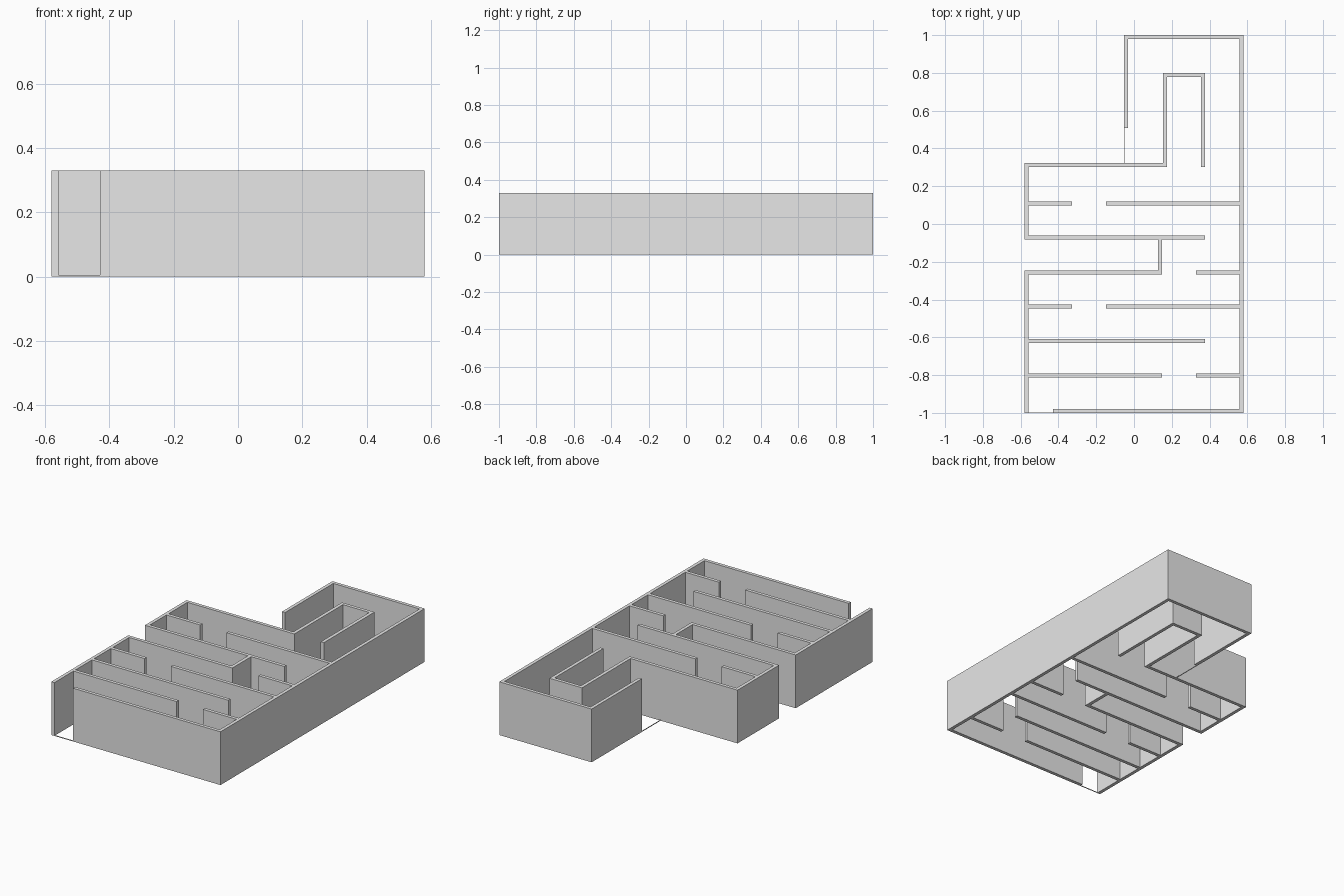
import bpy
import bmesh

# Remove the default cube only
default_cube = bpy.data.objects.get("Cube")
if default_cube:
    bpy.data.objects.remove(default_cube, do_unlink=True)

HEIGHT = 0.33       # wall height
THICK = 0.021       # wall thickness
SILL = 0.005        # thin strips joining the wall ends at the openings

# Outer edges of the plan
LEFT, RIGHT = -0.58, 0.58
FRONT, BACK = -1.0, 1.0
INNER_LEFT, INNER_RIGHT = LEFT + THICK, RIGHT - THICK

# Shared wall ends across the plan
DOOR_A, DOOR_B = -0.328, -0.148
DOOR_C, DOOR_D = 0.148, 0.328
LONG_END = 0.376
EXIT_X = -0.053
LOOP_X = 0.153

# Lower edges of the cross walls, from front to back
ROW_A, ROW_B, ROW_C, ROW_D, ROW_E, ROW_F, ROW_G = (
    -0.812, -0.631, -0.447, -0.267, -0.083, 0.098, 0.303)
EXIT_Y = 0.507
LOOP_TOP = 0.80

# One flat grey for the whole model
grey = bpy.data.materials.new("wall_grey")
grey.use_nodes = True
colour = (0.8, 0.8, 0.8, 1.0)
grey.diffuse_color = colour
grey.node_tree.nodes["Principled BSDF"].inputs["Base Color"].default_value = colour


def block(name, x_start, x_end, y_start, y_end, height=HEIGHT):
    """Upright box standing on the ground."""
    bm = bmesh.new()
    bmesh.ops.create_cube(bm, size=1.0)
    for vert in bm.verts:
        vert.co.x = x_end if vert.co.x > 0 else x_start
        vert.co.y = y_end if vert.co.y > 0 else y_start
        vert.co.z = height if vert.co.z > 0 else 0.0
    mesh = bpy.data.meshes.new(name)
    bm.to_mesh(mesh)
    bm.free()
    mesh.materials.append(grey)
    obj = bpy.data.objects.new(name, mesh)
    bpy.context.collection.objects.link(obj)
    return obj


def cross_wall(name, y, x_start, x_end):
    """Wall running left to right."""
    return block(name, x_start, x_end, y, y + THICK)


def long_wall(name, x, y_start, y_end):
    """Wall running front to back."""
    return block(name, x, x + THICK, y_start, y_end)


# Outer walls
long_wall("outer_wall_left_side", INNER_RIGHT, FRONT, BACK)
cross_wall("outer_wall_back", BACK - THICK, EXIT_X, INNER_RIGHT)
long_wall("exit_wall", EXIT_X, EXIT_Y, BACK - THICK)
cross_wall("outer_wall_front", FRONT, -0.43, INNER_RIGHT)
long_wall("outer_wall_front_half", LEFT, FRONT, ROW_D + THICK)
long_wall("outer_wall_back_half", LEFT, ROW_E, ROW_G + THICK)

# Rows with a doorway near the model's left
for name, row in (("front_row", ROW_A), ("notch_front_row", ROW_D)):
    cross_wall(name + "_long", row, INNER_LEFT, DOOR_C)
    cross_wall(name + "_short", row, DOOR_D, INNER_RIGHT)

# Rows with a doorway near the model's right
for name, row in (("middle_row", ROW_C), ("back_row", ROW_F)):
    cross_wall(name + "_short", row, INNER_LEFT, DOOR_A)
    cross_wall(name + "_long", row, DOOR_B, INNER_RIGHT)

# Rows that stop short of the far side
for name, row in (("second_row", ROW_B), ("notch_back_row", ROW_E)):
    cross_wall(name, row, INNER_LEFT, LONG_END)

# Inner end of the notch
long_wall("notch_end_wall", DOOR_C - THICK, ROW_D + THICK, ROW_E)

# Back row leading into the hooked corridor
cross_wall("hook_base_wall", ROW_G, INNER_LEFT, LOOP_X)
long_wall("hook_inner_wall", LOOP_X, ROW_G, LOOP_TOP)
cross_wall("hook_top_wall", LOOP_TOP - THICK, LOOP_X + THICK, LONG_END - THICK)
long_wall("hook_outer_wall", LONG_END - THICK, ROW_G, LOOP_TOP)

# Thin ground strips across the entrance and the exit
block("entrance_strip", INNER_LEFT, -0.43, FRONT, FRONT + SILL / 2, SILL)
block("exit_strip", EXIT_X, EXIT_X + SILL / 2, ROW_G + THICK, EXIT_Y, SILL)
